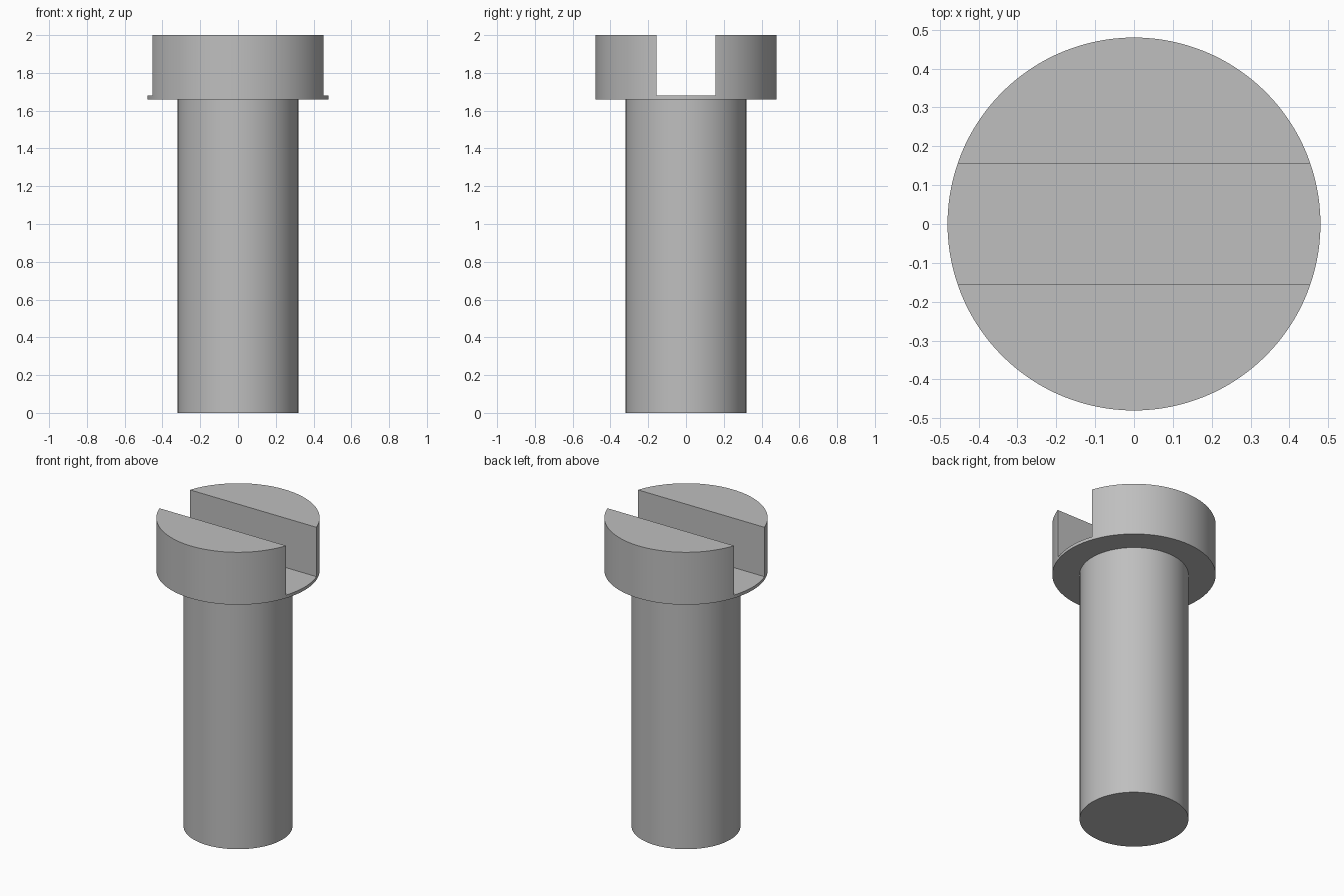
import bpy
import math

default_cube = bpy.data.objects.get("Cube")
if default_cube:
    bpy.data.objects.remove(default_cube, do_unlink=True)

HEAD_RADIUS, SHAFT_RADIUS = 0.48, 0.32
HEAD_BOTTOM, SLOT_FLOOR, TOP = 1.66, 1.68, 2.0
SLOT_WIDTH = 0.312

steel = bpy.data.materials.new("steel grey")
steel.use_nodes = True
steel.diffuse_color = (0.52, 0.52, 0.52, 1)
steel.node_tree.nodes["Principled BSDF"].inputs["Base Color"].default_value = steel.diffuse_color


def cylinder(name, radius, bottom, top):
    bpy.ops.mesh.primitive_cylinder_add(
        vertices=128, radius=radius, depth=top - bottom,
        location=(0, 0, (bottom + top) / 2))
    part = bpy.context.object
    part.name = name
    part.data.materials.append(steel)
    return part


# Plain round shaft, seated just inside the head
shaft = cylinder("shaft", SHAFT_RADIUS, 0, HEAD_BOTTOM + 0.01)

# Round head with a driver slot running along x
head = cylinder("head", HEAD_RADIUS, HEAD_BOTTOM, TOP)
bpy.ops.mesh.primitive_cube_add(size=1, location=(0, 0, SLOT_FLOOR + 0.5))
cutter = bpy.context.object
cutter.name = "slot_cutter"
cutter.scale = (2, SLOT_WIDTH, 1)
cutter.data.materials.append(steel)
cutter.hide_render = True

slot = head.modifiers.new("slot", "BOOLEAN")
slot.operation = "DIFFERENCE"
slot.solver = "EXACT"
slot.object = cutter
bpy.context.view_layer.objects.active = head
bpy.ops.object.modifier_apply(modifier=slot.name)
bpy.data.objects.remove(cutter, do_unlink=True)

# Smooth round walls with crisp rims
for part in (shaft, head):
    bpy.ops.object.select_all(action="DESELECT")
    part.select_set(True)
    bpy.context.view_layer.objects.active = part
    bpy.ops.object.shade_smooth_by_angle(angle=math.radians(30))
